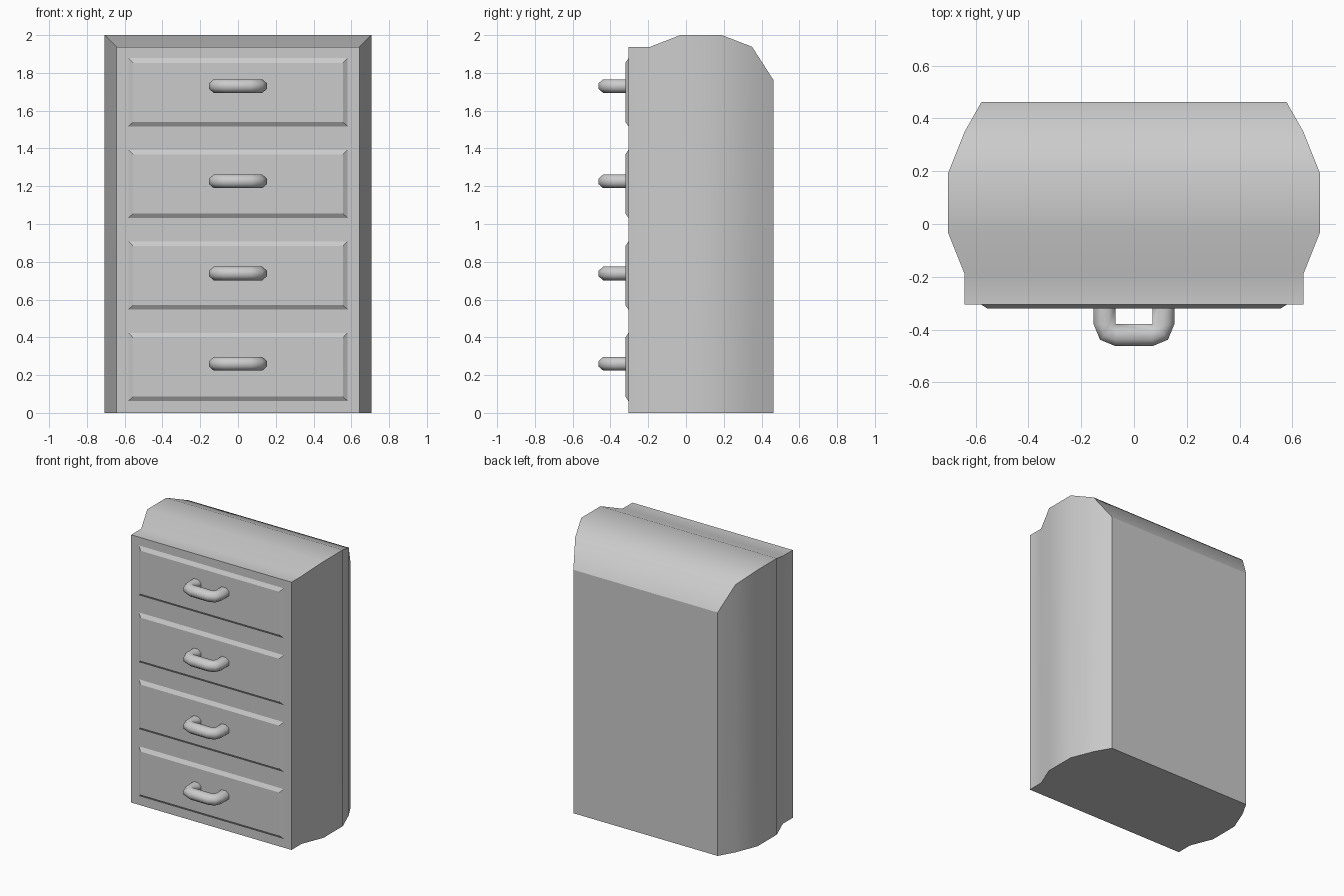
import bpy, bmesh
from math import cos, sin, pi, radians

if "Cube" in bpy.data.objects:
    bpy.data.objects.remove(bpy.data.objects["Cube"])


def loft(name, rings, sharp_angle):
    """Skin closed rings in sequence, cap both ends, smooth below sharp_angle."""
    bm = bmesh.new()
    loops = [[bm.verts.new(p) for p in ring] for ring in rings]
    n = len(loops[0])
    for a, b in zip(loops, loops[1:]):
        for i in range(n):
            j = (i + 1) % n
            bm.faces.new((a[i], a[j], b[j], b[i])).smooth = True
    caps = [bm.faces.new(loops[0]), bm.faces.new(loops[-1])]
    bmesh.ops.remove_doubles(bm, verts=bm.verts, dist=0.0005)
    bmesh.ops.recalc_face_normals(bm, faces=bm.faces)
    for e in bm.edges:
        e.smooth = e.calc_face_angle(pi) < sharp_angle
    for f in caps:
        if f.is_valid:
            f.smooth = False
            for e in f.edges:
                e.smooth = False
    me = bpy.data.meshes.new(name)
    bm.to_mesh(me)
    bm.free()
    ob = bpy.data.objects.new(name, me)
    bpy.context.collection.objects.link(ob)
    return ob


def rect(y, half_w, z0, z1):
    return [(-half_w, y, z0), (half_w, y, z0), (half_w, y, z1), (-half_w, y, z1)]


# Cabinet body: front-to-back profile of (y, half width, top height)
profile = [(-0.305, 0.642, 1.938), (-0.19, 0.642, 1.938), (-0.03, 0.706, 2.0),
           (0.19, 0.706, 2.0), (0.35, 0.642, 1.938), (0.463, 0.578, 1.762)]
loft("cabinet_body", [rect(y, w, 0, top) for y, w, top in profile], radians(45))


# Handle: octagonal tube bent round two square inner corners
def handle_rings(z):
    rx, rz = 0.0415, 0.036

    def ring(px, py, a):
        pts = []
        for k in range(8):
            t = pi / 8 + k * pi / 4
            u = rx + rx * cos(t) / cos(pi / 8)
            pts.append((px + u * cos(a), py - u * sin(a),
                        z + rz * sin(t) / cos(pi / 8)))
        return pts

    c, y = 0.07, -0.38
    path = [(c, -0.31, 0)] + [(c, y, a * pi / 4) for a in range(3)]
    path += [(-c, y, a * pi / 4) for a in range(2, 5)] + [(-c, -0.31, pi)]
    return [ring(*p) for p in path]


# Four bevelled drawer fronts, each with a handle
for i, hz in enumerate((0.26, 0.738, 1.226, 1.73)):
    z0 = 0.063 + 0.4845 * i
    z1 = z0 + 0.361
    loft(f"drawer_front_{i + 1}",
         [rect(-0.30, 0.58, z0, z1), rect(-0.305, 0.58, z0, z1),
          rect(-0.321, 0.555, z0 + 0.024, z1 - 0.026)], radians(20))
    loft(f"drawer_handle_{i + 1}", handle_rings(hz), radians(60))
